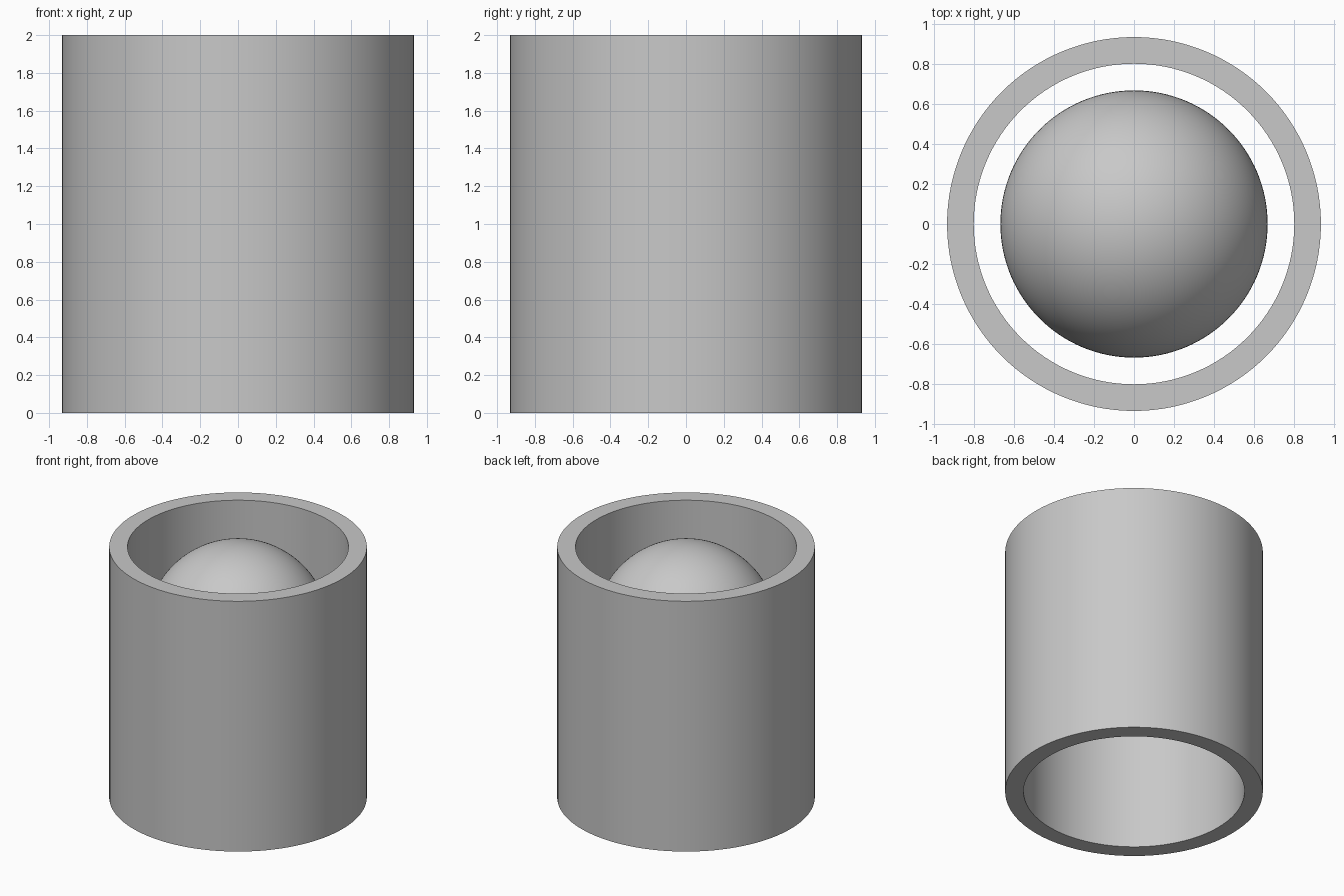
import bpy
import bmesh
import math

SEGMENTS = 128
HEIGHT = 2.0
OUTER = 0.933
INNER = 0.8
BALL = 0.667

default = bpy.data.objects.get("Cube")
if default:
    bpy.data.objects.remove(default, do_unlink=True)

# Single neutral colour
grey = bpy.data.materials.new("light grey")
grey.use_nodes = True
colour = (0.58, 0.58, 0.58, 1.0)
grey.diffuse_color = colour
grey.node_tree.nodes["Principled BSDF"].inputs["Base Color"].default_value = colour


def finish(name, bm):
    """Turn a bmesh into a smooth, coloured object."""
    bmesh.ops.recalc_face_normals(bm, faces=bm.faces)
    mesh = bpy.data.meshes.new(name)
    bm.to_mesh(mesh)
    bm.free()
    mesh.materials.append(grey)
    obj = bpy.data.objects.new(name, mesh)
    bpy.context.collection.objects.link(obj)
    bpy.ops.object.select_all(action="DESELECT")
    obj.select_set(True)
    bpy.context.view_layer.objects.active = obj
    bpy.ops.object.shade_smooth_by_angle(angle=math.radians(30))
    return obj


# Open tube: a rectangular wall section spun about the vertical axis
bm = bmesh.new()
section = [(INNER, 0), (OUTER, 0), (OUTER, HEIGHT), (INNER, HEIGHT)]
verts = [bm.verts.new((r, 0, z)) for r, z in section]
edges = [bm.edges.new((verts[i - 1], verts[i])) for i in range(len(verts))]
bmesh.ops.spin(bm, geom=verts + edges, cent=(0, 0, 0), axis=(0, 0, 1),
               angle=math.tau, steps=SEGMENTS, use_merge=True)
bmesh.ops.remove_doubles(bm, verts=bm.verts, dist=0.0001)
finish("tube", bm)

# Ball floating inside, its top level with the rim
bm = bmesh.new()
bmesh.ops.create_uvsphere(bm, u_segments=SEGMENTS, v_segments=SEGMENTS // 2, radius=BALL)
ball = finish("ball", bm)
ball.location.z = HEIGHT - BALL
